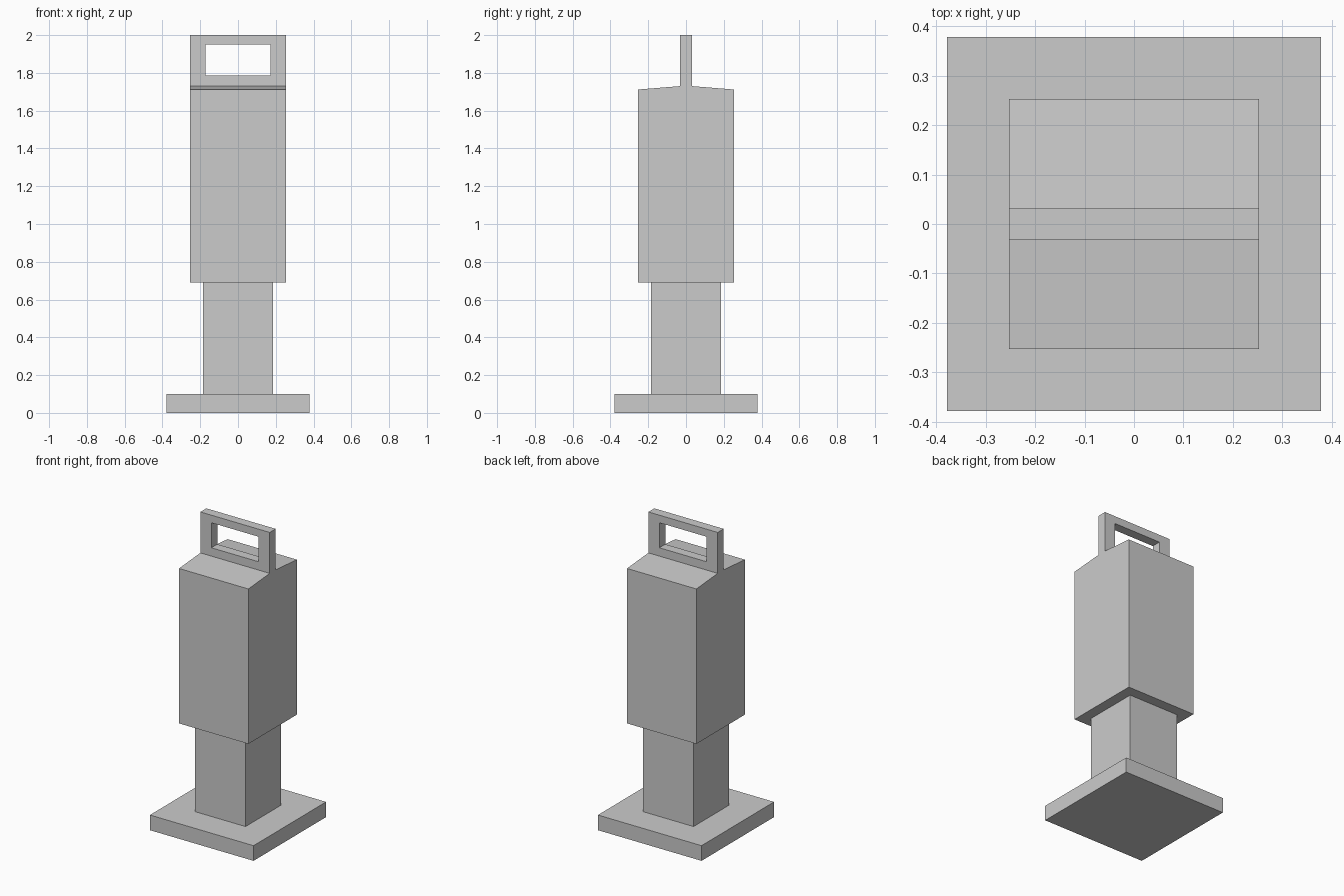
import bpy

if "Cube" in bpy.data.objects:
    bpy.data.objects.remove(bpy.data.objects["Cube"])


def make_object(name, verts, faces):
    mesh = bpy.data.meshes.new(name)
    mesh.from_pydata(verts, [], faces)
    mesh.update()
    obj = bpy.data.objects.new(name, mesh)
    bpy.context.collection.objects.link(obj)
    return obj


def prism(name, profile, half_x):
    """Extrude a counter-clockwise (y, z) profile along x, centred on x = 0."""
    n = len(profile)
    verts = [(x, y, z) for x in (-half_x, half_x) for y, z in profile]
    faces = [tuple(reversed(range(n))), tuple(range(n, 2 * n))]
    faces += [(i, (i + 1) % n, n + (i + 1) % n, n + i) for i in range(n)]
    return make_object(name, verts, faces)


def rect(a0, a1, b0, b1):
    return [(a0, b0), (a1, b0), (a1, b1), (a0, b1)]


def frame(name, outer, inner, half_y):
    """Rectangular (x, z) frame with a through hole, thick along y."""
    verts = [(x, y, z) for y in (-half_y, half_y)
             for loop in (outer, inner) for x, z in loop]
    faces = []
    for i in range(4):
        j = (i + 1) % 4
        faces += [
            (i, j, 4 + j, 4 + i),              # front
            (8 + j, 8 + i, 12 + i, 12 + j),    # back
            (j, i, 8 + i, 8 + j),              # outer rim
            (4 + i, 4 + j, 12 + j, 12 + i),    # hole wall
        ]
    return make_object(name, verts, faces)


# Square foot plate and post
prism("base_plate", rect(-0.378, 0.378, 0.0, 0.1), 0.378)
prism("post", rect(-0.184, 0.184, 0.1, 0.69), 0.184)

# Large block with a gently sloped roof, flat under the handle
prism("body", [(-0.253, 0.69), (0.253, 0.69), (0.253, 1.712),
               (0.031, 1.73), (-0.031, 1.73), (-0.253, 1.712)], 0.253)

# Flat carrying handle with a rectangular opening
frame("handle", rect(-0.253, 0.253, 1.73, 2.0),
      rect(-0.173, 0.173, 1.785, 1.95), 0.031)
